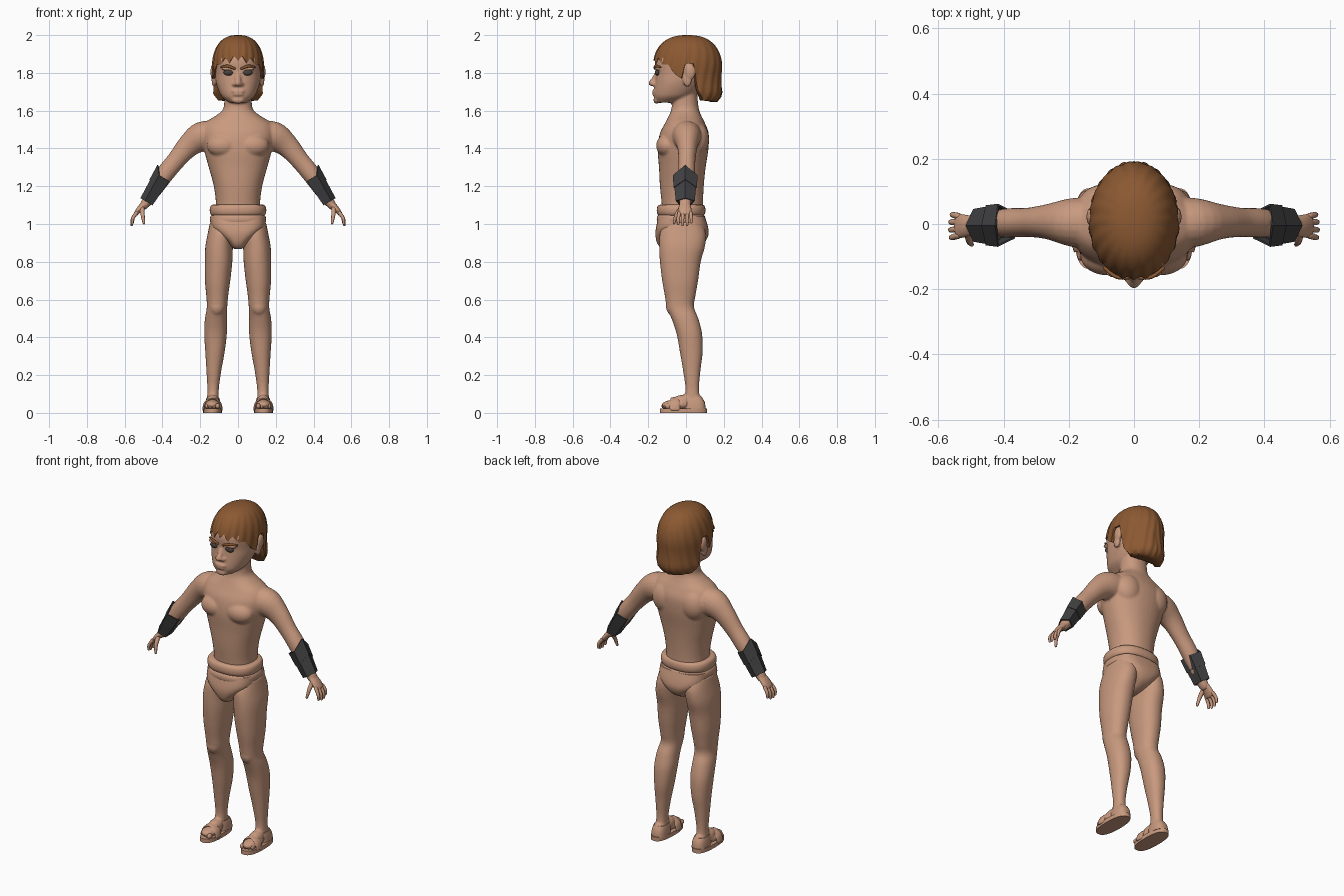
import bpy, bmesh, math
from mathutils import Vector, Matrix

if "Cube" in bpy.data.objects:
    bpy.data.objects.remove(bpy.data.objects["Cube"])

def material(name, rgb):
    m = bpy.data.materials.new(name)
    m.diffuse_color = (*rgb, 1)
    m.use_nodes = True
    m.node_tree.nodes["Principled BSDF"].inputs["Base Color"].default_value = m.diffuse_color
    return m

SKIN = material("skin", (0.58, 0.32, 0.21))
HAIR = material("brown hair", (0.26, 0.10, 0.032))
DARK = material("dark leather", (0.052, 0.052, 0.055))
EYE = material("dark eye", (0.07, 0.055, 0.045))

def spline(rows, k=4):
    """Catmull-Rom interpolation of tuples."""
    out = []
    for i in range(len(rows) - 1):
        p = [rows[max(0, min(len(rows) - 1, i + j))] for j in (-1, 0, 1, 2)]
        for s in range(k):
            t = s / k
            out.append(tuple(0.5 * (2*b + (c - a)*t + (2*a - 5*b + 4*c - d)*t*t + (3*b - a - 3*c + d)*t**3)
                             for a, b, c, d in zip(*p)))
    return out + [rows[-1]]

def skin_rings(bm, rings):
    vs = [[bm.verts.new(p) for p in r] for r in rings]
    n = len(vs[0])
    for a, b in zip(vs, vs[1:]):
        for i in range(n):
            bm.faces.new((a[i], a[(i+1) % n], b[(i+1) % n], b[i]))
    bm.faces.new(vs[0][::-1])
    bm.faces.new(vs[-1])

def stack(bm, secs, e=2.2, k=4, n=40):
    """Loft of level sections (z, centre x, half width, front y, back y)."""
    rings = []
    for z, cx, w, f, b in (spline(secs, k) if k > 1 else secs):
        ring = []
        for i in range(n):
            a = 2 * math.pi * i / n
            c, s = math.cos(a), math.sin(a)
            ring.append((cx + w * math.copysign(abs(c)**(2/e), c),
                         (f + b)/2 + (b - f)/2 * math.copysign(abs(s)**(2/e), s), z))
        rings.append(ring)
    skin_rings(bm, rings)

def tube(bm, pts, n=20, k=4):
    """Tube through (x, y, z, in-plane radius, side radius) with rounded ends."""
    rows = spline(pts, k)
    P = [Vector(r[:3]) for r in rows]
    rings = []
    last = len(rows) - 1
    for i, r in enumerate(rows):
        t = (P[min(i+1, last)] - P[max(i-1, 0)]).normalized()
        u = t.cross(Vector((0, 1, 0))).normalized()
        v = u.cross(t)
        def ring(s, off):
            return [P[i] + t*off + u*r[3]*s*math.cos(2*math.pi*j/n) + v*r[4]*s*math.sin(2*math.pi*j/n)
                    for j in range(n)]
        m = min(r[3], r[4])
        if i == 0:
            rings += [ring(.35, -m*.9), ring(.75, -m*.6)]
        rings.append(ring(1, 0))
        if i == last:
            rings += [ring(.75, m*.6), ring(.35, m*.9)]
    skin_rings(bm, rings)

def blob(bm, c, s):
    bmesh.ops.create_uvsphere(bm, u_segments=24, v_segments=14, radius=1,
                              matrix=Matrix.Translation(c) @ Matrix.Diagonal((*s, 1)))

def finish(bm, name, mat, angle=50, remesh=0, solid=0):
    bmesh.ops.recalc_face_normals(bm, faces=bm.faces)
    me = bpy.data.meshes.new(name)
    bm.to_mesh(me)
    bm.free()
    me.materials.append(mat)
    ob = bpy.data.objects.new(name, me)
    bpy.context.collection.objects.link(ob)
    bpy.ops.object.select_all(action='DESELECT')
    ob.select_set(True)
    bpy.context.view_layer.objects.active = ob
    if remesh:
        m = ob.modifiers.new("merge", 'REMESH')
        m.mode, m.voxel_size = 'VOXEL', remesh
        m = ob.modifiers.new("soften", 'SMOOTH')
        m.factor, m.iterations = 0.5, 5
    if solid:
        ob.modifiers.new("thickness", 'SOLIDIFY').thickness = solid
    if remesh or solid:
        bpy.ops.object.convert(target='MESH')
    if angle:
        bpy.ops.object.shade_smooth_by_angle(angle=math.radians(angle))
    return ob

# body: torso, neck, head, arms, legs and feet merged into one smooth skin
bm = bmesh.new()
stack(bm, [(.96, 0, .13, -.13, .10), (1.03, 0, .13, -.125, .095), (1.10, 0, .117, -.128, .09),
           (1.20, 0, .128, -.138, .094), (1.30, 0, .155, -.143, .104), (1.40, 0, .182, -.15, .119),
           (1.48, 0, .195, -.138, .12), (1.535, 0, .175, -.11, .10), (1.575, 0, .115, -.09, .08),
           (1.61, 0, .078, -.077, .068), (1.68, 0, .072, -.07, .06), (1.75, 0, .07, -.06, .06)])
stack(bm, [(1.642, 0, .045, -.152, -.06), (1.67, 0, .082, -.168, .02), (1.70, 0, .10, -.17, .06),
           (1.75, 0, .117, -.164, .10), (1.80, 0, .122, -.161, .13), (1.87, 0, .124, -.163, .14),
           (1.93, 0, .105, -.13, .12), (1.97, 0, .05, -.06, .06)])
tube(bm, [(0, -.152, 1.80, .012, .012), (0, -.17, 1.765, .015, .014), (0, -.182, 1.745, .018, .017)])
blob(bm, (0, -.167, 1.703), (.036, .014, .008))
blob(bm, (0, -.166, 1.686), (.030, .014, .008))
blob(bm, (0, -.155, 1.655), (.035, .018, .018))
for s in (-1, 1):
    blob(bm, (s*.017, -.17, 1.74), (.013, .014, .011))
    blob(bm, (s*.05, -.148, 1.822), (.04, .018, .011))
    blob(bm, (s*.128, .008, 1.765), (.012, .024, .04))
    blob(bm, (s*.132, .022, 1.805), (.014, .03, .042))
    blob(bm, (s*.08, -.098, 1.415), (.085, .06, .062))
    blob(bm, (s*.09, .06, 1.45), (.08, .062, .09))
    tube(bm, [(s*.10, 0, 1.475, .07, .08), (s*.19, .005, 1.462, .08, .075), (s*.26, .007, 1.415, .062, .055),
              (s*.325, .005, 1.34, .05, .045), (s*.39, .003, 1.26, .048, .045), (s*.45, -.003, 1.165, .036, .036),
              (s*.50, -.005, 1.095, .023, .03)])
    stack(bm, [(z, s*c, w, f, b) for z, c, w, f, b in (
        (1.01, .080, .068, -.115, .085), (.95, .090, .070, -.138, .105), (.88, .100, .073, -.142, .10),
        (.80, .103, .073, -.138, .078), (.70, .108, .067, -.126, .064), (.62, .110, .058, -.112, .05),
        (.56, .111, .054, -.102, .042), (.50, .117, .058, -.077, .065), (.42, .119, .060, -.05, .085),
        (.32, .122, .051, -.032, .088), (.22, .128, .039, -.015, .076), (.12, .132, .030, -.003, .069),
        (.04, .133, .034, -.02, .082))])
    blob(bm, (s*.111, -.07, .565), (.042, .036, .05))
    blob(bm, (s*.133, .048, .055), (.037, .048, .045))
    blob(bm, (s*.134, -.015, .06), (.036, .06, .036))
    blob(bm, (s*.136, -.05, .043), (.044, .08, .027))
finish(bm, "body", SKIN, 70, remesh=.0065)

# briefs and the two-fold belt
bm = bmesh.new()
stack(bm, [(1.04, 0, .143, -.145, .10), (.985, 0, .142, -.158, .116), (.945, 0, .108, -.162, .119),
           (.905, 0, .058, -.155, .10), (.88, 0, .035, -.14, .06), (.868, 0, .02, -.12, .02)], e=3)
finish(bm, "briefs", SKIN)
for name, z0, z1, w in (("upper_belt_fold", 1.043, 1.103, .150), ("lower_belt_fold", .998, 1.05, .149)):
    bm = bmesh.new()
    secs = []
    for i in range(9):
        a = math.pi * i / 8
        d = .022 * (1 - math.sin(a)**.6)
        secs.append(((z0+z1)/2 - (z1-z0)/2*math.cos(a), 0, w - d, -.155 + d, .103 - d))
    stack(bm, secs, e=2.4, k=1, n=48)
    finish(bm, name, SKIN)

# hair: rings from crown to a hairline that changes with direction, bottom tucked under
LINE = [(0, 1.865), (10, 1.89), (20, 1.85), (30, 1.88), (42, 1.845), (55, 1.845), (70, 1.79), (80, 1.77),
        (86, 1.85), (100, 1.85), (108, 1.70), (120, 1.655), (180, 1.645)]
def hairline(a):
    d = abs(math.degrees(a))
    for (a0, z0), (a1, z1) in zip(LINE, LINE[1:]):
        if d <= a1 + 1e-6:
            return z0 + (z1 - z0) * (d - a0) / (a1 - a0)
    return LINE[-1][1]

bm = bmesh.new()
rings = []
N, K = 144, 26
for k in range(K + 2):
    ring = []
    t = max(.02, min(k, K) / K)
    for i in range(N):
        a = -math.pi + 2 * math.pi * i / N
        z = 2 - (2 - hairline(a)) * t * t
        u = max(0, (z - 1.80) / .2)
        r = (1 - u**2.5)**.4
        if z < 1.84 and abs(a) > 1.8:
            r *= 1 - .025 * math.sin(min(1, (1.84 - z)/.14) * math.pi)
        if z < 1.70:
            r *= 1 - .16 * ((1.70 - z)/.055)**2
        r *= 1 + .016 * t * math.sin(20*abs(a) + 22*(2 - z))
        if k > K:
            r *= .80
        ring.append((.138*r*math.sin(a), .008 - .184*r*math.cos(a), z))
    rings.append(ring)
skin_rings(bm, rings)
finish(bm, "hair", HAIR, 60)

for s, side in ((-1, "right"), (1, "left")):
    # eyes and brows
    bm = bmesh.new()
    blob(bm, (s*.05, -.152, 1.802), (.026, .013, .016))
    finish(bm, side + "_eye", EYE)
    bm = bmesh.new()
    tube(bm, [(s*.018, -.165, 1.823, .006, .006), (s*.055, -.162, 1.836, .008, .006),
              (s*.09, -.135, 1.83, .005, .005)], n=10)
    finish(bm, side + "_brow", HAIR)

    # hand with fingers and thumb
    bm = bmesh.new()
    tube(bm, [(s*.48, -.004, 1.12, .02, .026), (s*.515, -.006, 1.085, .017, .034),
              (s*.54, -.006, 1.055, .012, .038)], n=16)
    for y, l in ((-.041, .9), (-.018, 1.0), (.006, .97), (.028, .8)):
        tube(bm, [(s*.537, y*.85, 1.06, .010, .010), (s*(.537 + .022*l), y, 1.06 - .034*l, .009, .009),
                  (s*(.537 + .026*l), y, 1.06 - .065*l, .007, .007)], n=10)
    tube(bm, [(s*.508, -.02, 1.09, .013, .014), (s*.505, -.05, 1.05, .011, .011),
              (s*.498, -.063, 1.005, .007, .007)], n=10)
    finish(bm, side + "_hand", SKIN)

    # pointed faceted bracer: lower sleeve under a wider upper cuff
    D, Nn, Y = Vector((s*.52, 0, -.854)), Vector((s*.854, 0, .52)), Vector((0, 1, 0))
    C = Vector((s*.397, -.004, 1.246))
    SHAPE = ((.06, 0), (.024, .066), (-.038, .040), (-.038, -.040), (.024, -.066))
    for name, u0, u1, k0, k1 in (("cuff", 0, .075, 1.0, .93), ("sleeve", .05, .155, .90, .76)):
        bm = bmesh.new()
        ends = []
        for u, k in ((u0, k0), (u1, k1)):
            peak = .042 if u < .06 else (.03 if name == "cuff" else .0)
            ends.append([bm.verts.new(C + D*(u - (peak if j == 0 else 0)) + Nn*p*k + Y*q*k)
                         for j, (p, q) in enumerate(SHAPE)])
        for j in range(5):
            bm.faces.new((ends[0][j], ends[0][(j+1) % 5], ends[1][(j+1) % 5], ends[1][j]))
        finish(bm, side + "_bracer_" + name, DARK, angle=0, solid=.007)

    # sandal: sole, toe strap and heel band
    bm = bmesh.new()
    stack(bm, [(0, s*.135, .049, -.138, .11), (.024, s*.135, .049, -.138, .11)], e=2.5, k=1)
    finish(bm, side + "_sandal_sole", SKIN, 40)
    bm = bmesh.new()
    tube(bm, [(s*.088, -.06, .018, .007, .027), (s*.098, -.058, .055, .007, .027), (s*.135, -.055, .077, .007, .027),
              (s*.172, -.058, .055, .007, .027), (s*.182, -.06, .018, .007, .027)], n=12)
    finish(bm, side + "_toe_strap", SKIN)
    bm = bmesh.new()
    stack(bm, [(.02, s*.133, .043, -.012, .104), (.055, s*.133, .040, -.012, .100),
               (.08, s*.133, .034, -.010, .086)], e=2.6, k=2)
    finish(bm, side + "_heel_band", SKIN, 40)
    bm = bmesh.new()
    for j in range(4):
        blob(bm, (s*(.108 + .019*j), -.112 + .006*j, .036), (.012 - .001*j, .018, .014))
    finish(bm, side + "_toes", SKIN)
